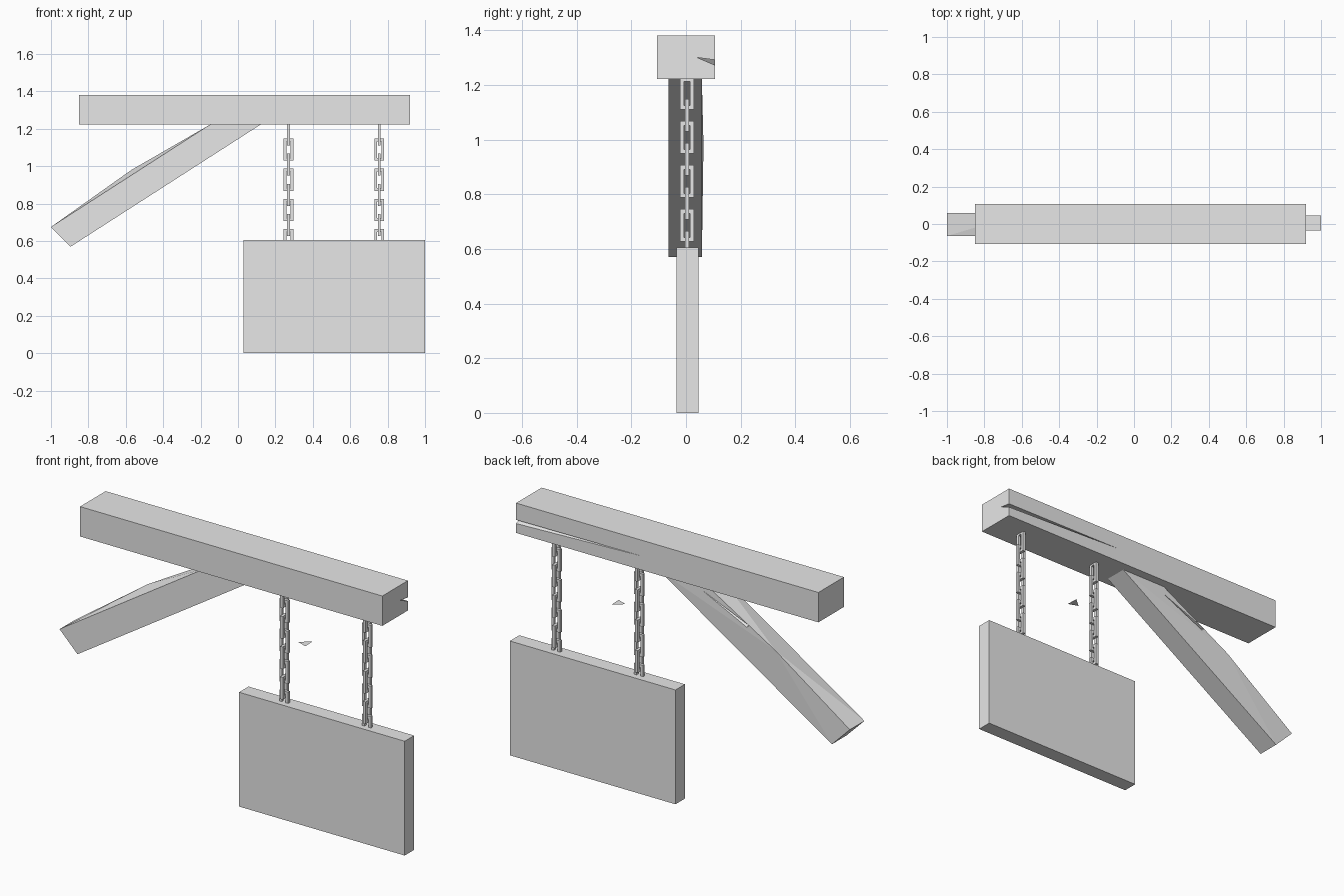
import bpy, bmesh
from mathutils import Vector

old = bpy.data.objects.get("Cube")
if old:
    bpy.data.objects.remove(old, do_unlink=True)

grey = bpy.data.materials.new("plain_grey")
grey.use_nodes = True
grey.diffuse_color = (0.8, 0.8, 0.8, 1)
grey.node_tree.nodes["Principled BSDF"].inputs["Base Color"].default_value = grey.diffuse_color


def finish(name, bm):
    bmesh.ops.recalc_face_normals(bm, faces=bm.faces)
    mesh = bpy.data.meshes.new(name)
    bm.to_mesh(mesh)
    bm.free()
    mesh.materials.append(grey)
    obj = bpy.data.objects.new(name, mesh)
    bpy.context.collection.objects.link(obj)
    return obj


def add_box(bm, low, high):
    low, high = Vector(low), Vector(high)
    verts = bmesh.ops.create_cube(bm, size=1)["verts"]
    for v in verts:
        v.co = (low + high) / 2 + v.co * (high - low)


def box(name, low, high):
    bm = bmesh.new()
    add_box(bm, low, high)
    return finish(name, bm)


def hull(name, points):
    bm = bmesh.new()
    for p in points:
        bm.verts.new(p)
    bmesh.ops.convex_hull(bm, input=bm.verts[:])
    return finish(name, bm)


def cut_crack(target, points):
    cutter = hull(target.name + "_crack_cutter", points)
    cutter.hide_render = True
    cutter.hide_set(True)
    cutter.display_type = 'WIRE'
    mod = target.modifiers.new("crack", 'BOOLEAN')
    mod.operation = 'DIFFERENCE'
    mod.solver = 'EXACT'
    mod.object = cutter
    # Bake the cut, then drop the cutter
    bpy.context.view_layer.update()
    graph = bpy.context.evaluated_depsgraph_get()
    target.data = bpy.data.meshes.new_from_object(target.evaluated_get(graph))
    target.modifiers.clear()
    bpy.data.objects.remove(cutter, do_unlink=True)


# Horizontal beam, split along the back at its outer end
beam = box("beam", (-0.85, -0.107, 1.222), (0.92, 0.107, 1.38))
cut_crack(beam, [(0.93, 0.115, 1.29), (0.93, 0.115, 1.268),
                 (0.93, 0.04, 1.30), (0.18, 0.108, 1.296)])

# Slanted brace, with the back top edge swollen in the middle
profile = [(-1, 0.675), (-0.895, 0.57), (0.12, 1.222), (-0.15, 1.222)]
brace_points = [(x, y, z) for x, z in profile for y in (-0.064, 0.058)]
brace_points.append((-0.57, 0.064, 0.98))
brace = hull("brace", brace_points)
cut_crack(brace, [(-0.42, 0.075, 1.068), (-0.40, 0.075, 1.05),
                  (-0.40, 0.035, 1.075), (-0.12, 0.06, 1.19)])

# Hanging board
box("board", (0.03, -0.034, 0), (1, 0.045, 0.605))

# Chains of square-bar links, turned a quarter from one to the next
BAR, WIDE, TALL, STEP = 0.0075, 0.026, 0.059, 0.0805


def add_link(bm, centre, axis):
    across = Vector((1, 0, 0)) if axis == 0 else Vector((0, 1, 0))
    depth = Vector((1, 1, 0)) - across
    up = Vector((0, 0, 1))
    outer, inner = [], []
    rings = []
    for inset in (0, 2 * BAR):
        for side in (-1, 1):
            rings.append([bm.verts.new(centre + across * sx * (WIDE - inset)
                                       + up * sz * (TALL - inset) + depth * side * BAR)
                          for sx, sz in ((-1, -1), (1, -1), (1, 1), (-1, 1))])
    order = [rings[0], rings[1], rings[3], rings[2]]
    for k in range(4):
        a, b = order[k], order[(k + 1) % 4]
        for i in range(4):
            j = (i + 1) % 4
            bm.faces.new((a[i], a[j], b[j], b[i]))


for name, x in (("inner_chain", 0.27), ("outer_chain", 0.755)):
    bm = bmesh.new()
    for i in range(8):
        add_link(bm, Vector((x, 0.004, 1.169 - i * STEP)), (i + 1) % 2)
    finish(name, bm)

# Loose flat splinter between the chains
bm = bmesh.new()
bm.faces.new([bm.verts.new(p) for p in
              ((0.413, 0.035, 0.95), (0.36, -0.01, 0.95), (0.415, -0.03, 0.95))])
finish("splinter", bm)
